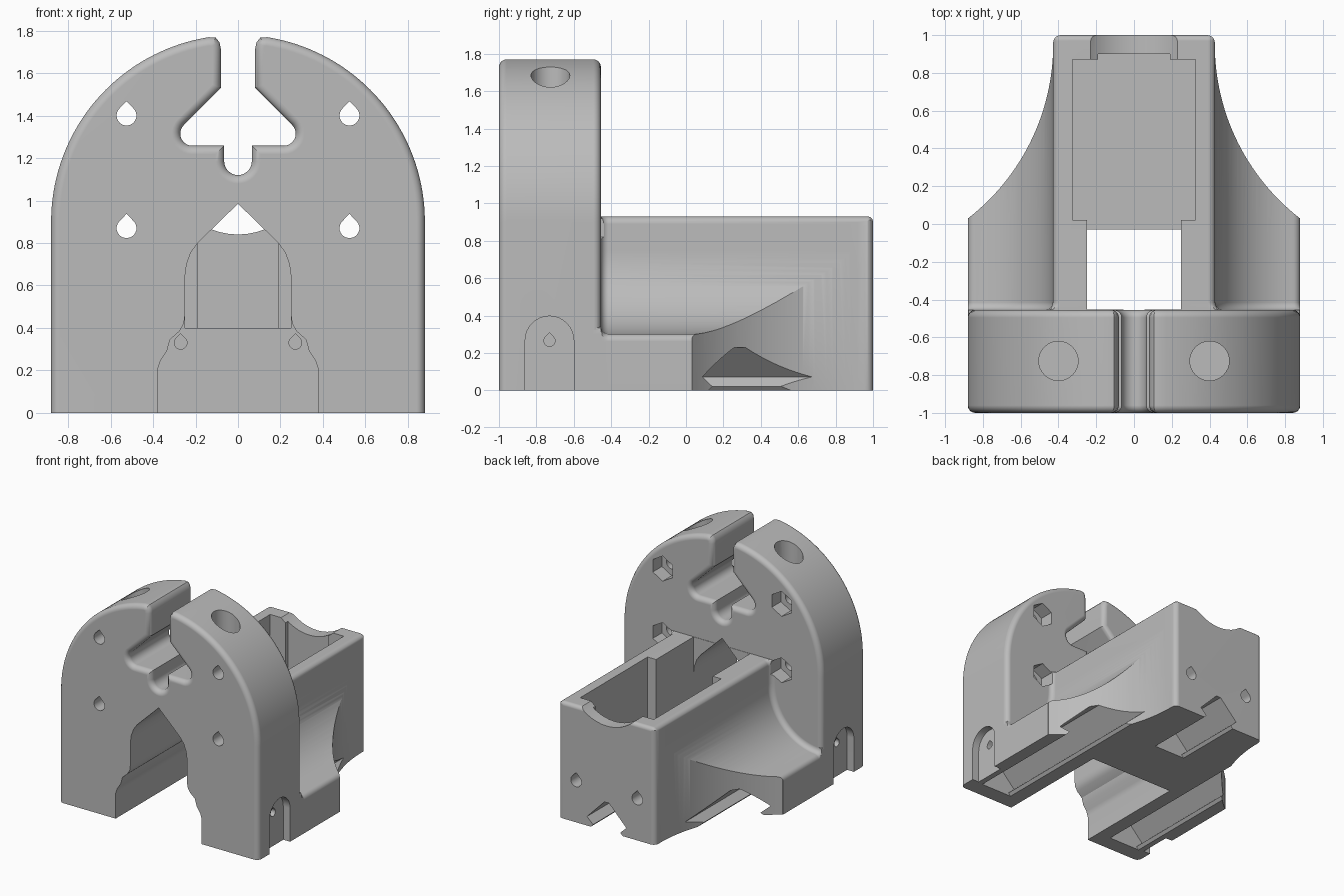
import bpy, bmesh
from math import sin, cos, radians

cube = bpy.data.objects.get("Cube")
if cube:
    bpy.data.objects.remove(cube, do_unlink=True)

grey = bpy.data.materials.new("plain_grey")
grey.use_nodes = True
grey.diffuse_color = (0.5, 0.5, 0.5, 1)
grey.node_tree.nodes["Principled BSDF"].inputs["Base Color"].default_value = (0.5, 0.5, 0.5, 1)


def arc(cx, cy, r, start, end, n=8):
    angles = [radians(start + (end - start) * i / n) for i in range(n + 1)]
    return [(cx + r * cos(a), cy + r * sin(a)) for a in angles]


def mirrored(half):
    """Close a right-hand outline with its left-hand copy."""
    return half + [(-u, v) for u, v in reversed(half) if abs(u) > 1e-6]


def inset(pts, d):
    """Move a counter-clockwise outline inwards by d."""
    out = []
    for i, (u, v) in enumerate(pts):
        normals = []
        for a, b in ((pts[i - 1], (u, v)), ((u, v), pts[(i + 1) % len(pts)])):
            du, dv = b[0] - a[0], b[1] - a[1]
            size = (du * du + dv * dv) ** 0.5
            normals.append((-dv / size, du / size))
        (a, b), (c, e) = normals
        k = d / (1 + a * c + b * e)
        out.append((u + k * (a + c), v + k * (b + e)))
    return out


def loft(name, pts, rings, axis="y", limit=None):
    """Sweep an outline along an axis through (position, inset) rings."""
    place = {"x": lambda u, v, t: (t, u, v),
             "y": lambda u, v, t: (u, t, v),
             "z": lambda u, v, t: (u, v, t)}[axis]
    bm = bmesh.new()
    loops = []
    for t, d in rings:
        ring = inset(pts, d) if d else pts
        if limit:
            ring = [(max(-limit[0], min(limit[0], u)), min(limit[1], v)) for u, v in ring]
        loops.append([bm.verts.new(place(u, v, t)) for u, v in ring])
    n = len(pts)
    for a, b in zip(loops, loops[1:]):
        for i in range(n):
            j = (i + 1) % n
            bm.faces.new((a[i], a[j], b[j], b[i]))
    bm.faces.new(loops[0])
    bm.faces.new(loops[-1])
    bmesh.ops.recalc_face_normals(bm, faces=bm.faces)
    mesh = bpy.data.meshes.new(name)
    bm.to_mesh(mesh)
    bm.free()
    mesh.materials.append(grey)
    obj = bpy.data.objects.new(name, mesh)
    bpy.context.collection.objects.link(obj)
    return obj


def rect(u0, u1, v0, v1):
    return [(u0, v0), (u1, v0), (u1, v1), (u0, v1)]


def teardrop(u, v, r):
    return arc(u, v, r, 135, 405, 14) + [(u, v + r * 1.42)]


def round_end(t, r, direction):
    """Rings that round off the end of a sweep."""
    return [(t - direction * r * (1 - sin(radians(a))), r * (1 - cos(radians(a))))
            for a in range(0, 91, 15)]


helpers = []


def cut(pts, t0, t1, axis="y"):
    obj = loft("cutter", pts, [(t0, 0), (t1, 0)], axis)
    obj.hide_render = True
    helpers.append((obj, "DIFFERENCE"))


# Upright plate with round top and keyhole slot
plate = mirrored(
    [(0.88, -0.1)] + arc(0, 0.9, 0.88, 0, 81, 36)
    + [(0.105, 1.767), (0.087, 1.745), (0.08, 1.71), (0.08, 1.53)]
    + arc(0.215, 1.315, 0.057, 45, -90, 10)
    + [(0.065, 1.258)] + arc(0, 1.185, 0.065, 0, -90, 8))
holder = loft("clamp_holder", plate,
              round_end(-1, 0.04, -1)[::-1] + round_end(-0.455, 0.04, 1))

# Rear box blending into the low side flanges
body = mirrored(
    [(0.88, -0.1)] + arc(0.84, 0.262, 0.04, 0, 80, 5)
    + arc(0.88, 0.75, 0.45, 264, 180, 20)
    + arc(0.39, 0.89, 0.04, 0, 90, 5))
flare = [(-0.455 + 0.04 * (1 - cos(radians(a))), -0.04 * (1 - sin(radians(a))))
         for a in range(0, 91, 15)]
rear = loft("rear_box", body, [(-0.6, -0.04)] + flare + round_end(1, 0.03, 1),
            limit=(0.88, 0.93))
helpers.append((rear, "UNION"))

# Flat underside
cut(rect(-2, 2, -2, 2), -0.5, 0, "z")

# Tunnel under the plate and open channel behind it
cut(mirrored([(0.38, -0.2), (0.38, 0.2), (0.365, 0.245), (0.335, 0.29), (0.32, 0.345),
              (0.275, 0.385), (0.255, 0.42), (0.25, 0.46), (0.25, 0.64),
              (0.242, 0.7), (0.222, 0.755), (0.19, 0.8), (0, 0.985)]), -1.2, -0.03)
cut(rect(-0.25, 0.25, -0.452, 0.03), 0.4, 1.0, "z")

# Open pocket, its back notch and the scalloped rear wall
cut(rect(-0.325, 0.325, 0.02, 0.87), 0.4, 1.2, "z")
cut(rect(-0.19, 0.19, 0.8, 0.9), 0.4, 1.2, "z")
cut(arc(0, 1.179, 0.339, 0, 352.5, 47), 0.8, 1.2)


# Dovetail grooves in the underside
def dovetail(x):
    half = [(0.14, -0.1), (0.14, 0), (0.12, 0.022), (0.174, 0.072), (0.02, 0.23)]
    return [(x + u, v) for u, v in mirrored(half)]


cut(dovetail(0), 0.42, 1.2)

for s in (1, -1):
    # Hollowed flank tapering to the back
    flank = (arc(1.593, 0.95, 1.165, 232, 180, 32) + arc(0.388, 0.96, 0.04, 0, 90, 5)
             + [(0.388, 1.3), (1.3, 1.3), (1.3, 0.032)])
    cut([(s * u, v) for u, v in flank], -0.2, 1.2, "z")
    cut(dovetail(s * 0.635), -0.87, 0.7)
    # Screw holes with hexagonal nut pockets
    for z in (0.87, 1.4):
        cut(teardrop(s * 0.525, z, 0.047), -1.2, -0.3)
        cut(arc(s * 0.525, z, 0.1, 30, 330, 5), -0.57, -0.4)
    # Blind holes at both ends of the rear box
    cut(teardrop(s * 0.27, 0.33, 0.03), -0.1, 0.3)
    cut(teardrop(s * 0.27, 0.33, 0.047), 0.75, 1.2)
    # Arched side recess and its hole
    cut([(-0.86, -0.1), (-0.6, -0.1)] + arc(-0.73, 0.267, 0.13, 0, 180, 16),
        s * 0.82, s * 1.2, "x")
    cut(teardrop(-0.73, 0.265, 0.03), s * 0.6, s * 1.0, "x")
    # Round bolt hole in the top
    cut(arc(s * 0.4, -0.725, 0.104, 0, 348.75, 31), 1.5, 2.0, "z")

helpers.sort(key=lambda h: h[1] != "UNION")
for obj, mode in helpers:
    mod = holder.modifiers.new(mode.lower(), "BOOLEAN")
    mod.operation = mode
    mod.solver = "EXACT"
    mod.object = obj

# Bake the cuts and drop the helpers
graph = bpy.context.evaluated_depsgraph_get()
graph.update()
baked = bpy.data.meshes.new_from_object(holder.evaluated_get(graph))
holder.modifiers.clear()
holder.data = baked
for obj, mode in helpers:
    bpy.data.objects.remove(obj, do_unlink=True)

bpy.ops.object.select_all(action="DESELECT")
holder.select_set(True)
bpy.context.view_layer.objects.active = holder
bpy.ops.object.shade_smooth_by_angle(angle=radians(28))
weighted = holder.modifiers.new("even_normals", "WEIGHTED_NORMAL")
weighted.keep_sharp = True
